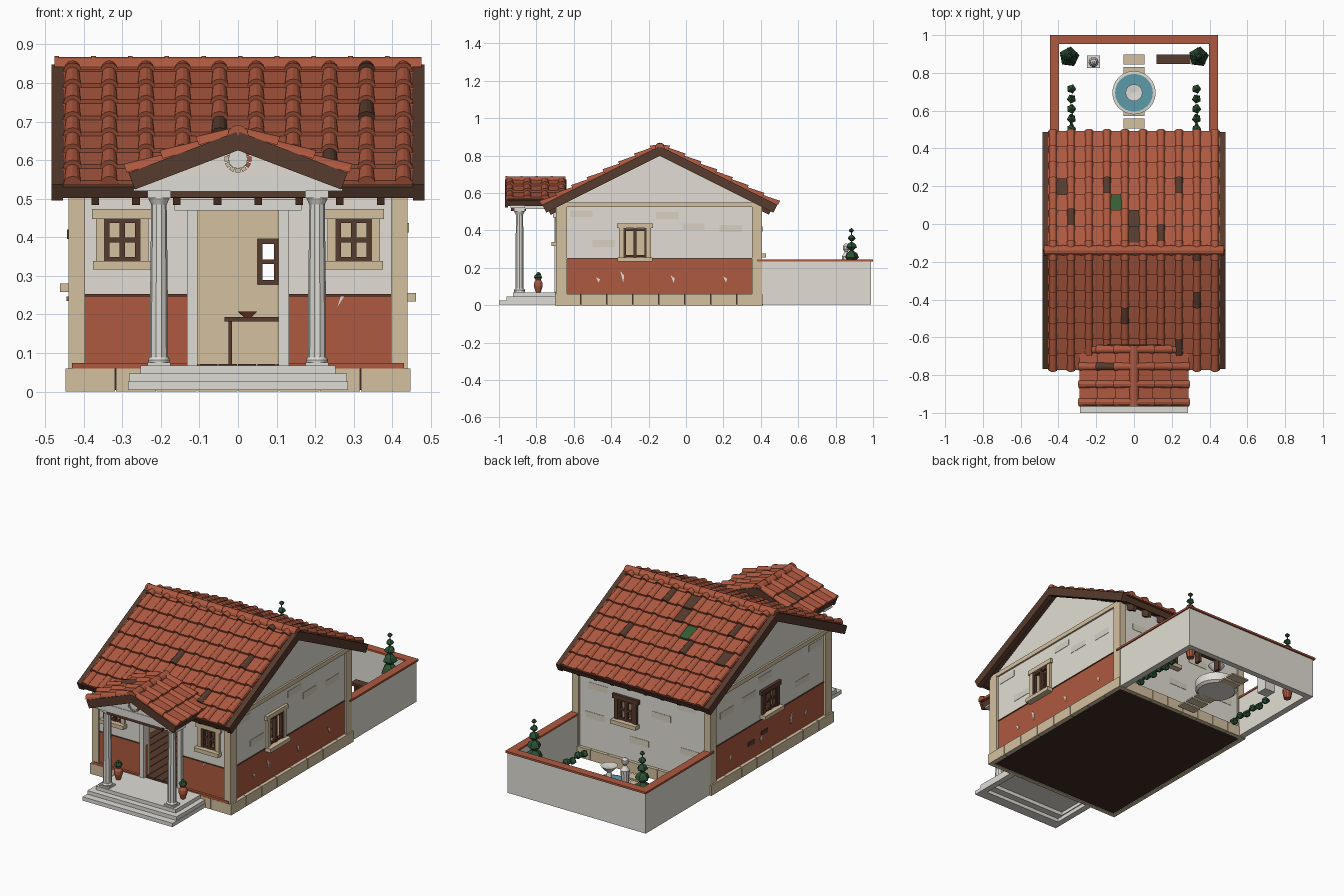
import bpy, bmesh, math
from mathutils import Matrix, Vector

if "Cube" in bpy.data.objects:
    bpy.data.objects.remove(bpy.data.objects["Cube"])

COLOURS = {
    "terracotta": (0.43, 0.10, 0.05), "worn plaster": (0.69, 0.64, 0.54),
    "dark wood": (0.095, 0.043, 0.026), "cream plaster": (0.76, 0.73, 0.66),
    "tan stone": (0.65, 0.53, 0.35), "pale marble": (0.74, 0.72, 0.67),
    "leaf green": (0.026, 0.085, 0.035), "pool water": (0.11, 0.33, 0.40),
    "dark earth": (0.052, 0.024, 0.016), "moss": (0.035, 0.11, 0.035)}
MATS = {}
for label, rgb in COLOURS.items():
    m = bpy.data.materials.new(label)
    m.use_nodes = True
    m.diffuse_color = (*rgb, 1)
    m.node_tree.nodes["Principled BSDF"].inputs["Base Color"].default_value = (*rgb, 1)
    MATS[label] = m
TILE, WORN, WOOD, CREAM, STONE, MARBLE, LEAF, WATER, EARTH, MOSS = COLOURS


def axes(origin, a, b, c):
    m = Matrix((a, b, c)).transposed().to_4x4()
    m.translation = origin
    return m


class Part:
    """Collects shapes in one mesh and turns them into a named object."""
    def __init__(self, name):
        self.name, self.bm, self.used = name, bmesh.new(), []

    def slot(self, mat):
        if mat not in self.used:
            self.used.append(mat)
        return self.used.index(mat)

    def rings(self, rings, mat, M=Matrix()):
        loops = [[self.bm.verts.new(M @ Vector(p)) for p in ring] for ring in rings]
        faces = [loops[0], loops[-1]]
        n = len(loops[0])
        for a, b in zip(loops, loops[1:]):
            faces += [(a[i], a[(i + 1) % n], b[(i + 1) % n], b[i]) for i in range(n)]
        for f in faces:
            self.bm.faces.new(f).material_index = self.slot(mat)

    def box(self, x0, x1, y0, y1, z0, z1, mat, M=Matrix()):
        self.rings([[(x0, y0, z), (x1, y0, z), (x1, y1, z), (x0, y1, z)] for z in (z0, z1)], mat, M)

    def prism(self, pts, w0, w1, mat, M):
        self.rings([[(u, w, z) for u, z in pts] for w in (w0, w1)], mat, M)

    def lathe(self, profile, pos, mat, n=16, flute=1.0, turn=0.0):
        rings = []
        for r, z in profile:
            ring = []
            for i in range(n):
                a, q = turn + i * math.tau / n, r * (flute if i % 2 else 1)
                ring.append((q * math.cos(a), q * math.sin(a), z))
            rings.append(ring)
        self.rings(rings, mat, Matrix.Translation(pos))

    def tuft(self, pos, r):
        """Faceted five-sided clump of leaves."""
        self.lathe([(r * 0.3, -r * 0.75), (r, -r * 0.15), (r * 0.75, r * 0.4), (r * 0.1, r * 0.85)],
                   pos, LEAF, 5, turn=pos[2] * 40)

    def cover(self, M, u, v0, v1, w0, w1, r0, r1, mat):
        arc = [i * math.pi / 6 for i in range(7)]
        self.rings([[(u + r * math.cos(a), v, w + r * math.sin(a)) for a in arc]
                    for v, w, r in ((v0, w0, r0), (v1, w1, r1))], mat, M)

    def done(self, smooth=False):
        bmesh.ops.recalc_face_normals(self.bm, faces=self.bm.faces)
        mesh = bpy.data.meshes.new(self.name)
        self.bm.to_mesh(mesh)
        self.bm.free()
        for mat in self.used:
            mesh.materials.append(MATS[mat])
        ob = bpy.data.objects.new(self.name, mesh)
        bpy.context.collection.objects.link(ob)
        if smooth:
            bpy.ops.object.select_all(action='DESELECT')
            ob.select_set(True)
            bpy.context.view_layer.objects.active = ob
            bpy.ops.object.shade_smooth_by_angle(angle=math.radians(35))


# Wall frames: local x runs along the wall, y outwards, z up
FRONT = axes((0, -0.685, 0), (1, 0, 0), (0, -1, 0), (0, 0, 1))
BACK = axes((0, 0.394, 0), (1, 0, 0), (0, 1, 0), (0, 0, 1))
RIGHT = axes((0.427, 0, 0), (0, 1, 0), (1, 0, 0), (0, 0, 1))
LEFT = axes((-0.427, 0, 0), (0, 1, 0), (-1, 0, 0), (0, 0, 1))


def wall(name, M, u0, u1, holes, dado):
    p = Part(name)
    us = sorted({u0, u1, *[h[0] for h in holes], *[h[1] for h in holes]})
    zs = sorted({0.06, 0.25, 0.54, *[h[2] for h in holes], *[h[3] for h in holes]})
    for a, b in zip(us, us[1:]):
        for c, d in zip(zs, zs[1:]):
            if any(h[0] < (a + b) / 2 < h[1] and h[2] < (c + d) / 2 < h[3] for h in holes):
                continue
            p.box(a, b, -0.02, 0, c, d, TILE if dado and d <= 0.25 else CREAM, M)
            p.box(a, b, -0.04, -0.02, c, d, STONE, M)
            if dado and d == 0.25:
                p.box(a, b, 0, 0.004, 0.247, 0.253, WOOD, M)
    p.done()


def window(name, M, hole, trim):
    a, b, c, d = hole
    p = Part(name)
    for x in (a - 0.022, b):
        p.box(x, x + 0.022, 0, 0.012, c, d, trim, M)
    p.box(a - 0.033, b + 0.033, 0, 0.016, d, d + 0.025, trim, M)
    p.box(a - 0.03, b + 0.03, 0, 0.035, c - 0.022, c, STONE, M)
    for x in (a + 0.006, (a + b) / 2, b - 0.006):
        p.box(x - 0.007, x + 0.007, -0.012, 0.008, c, d, WOOD, M)
    bars = (0.05, 0.95) if d - c > 0.14 else (0.05, 0.5, 0.95)
    for t in bars:
        z = c + (d - c) * t
        p.box(a, b, -0.01, 0.006, z - 0.006, z + 0.006, WOOD, M)
    p.done()


door = (-0.105, 0.105, 0.06, 0.47)
fw = [(s * 0.3 - 0.046, s * 0.3 + 0.046, 0.338, 0.448) for s in (-1, 1)]
rw, lw, bw = (-0.335, -0.21, 0.255, 0.412), (-0.2, -0.09, 0.28, 0.395), (0.05, 0.15, 0.278, 0.395)
wall("front_wall", FRONT, -0.427, 0.427, [door] + fw, True)
wall("back_wall", BACK, -0.427, 0.427, [bw], False)
wall("right_wall", RIGHT, -0.645, 0.355, [rw], True)
wall("left_wall", LEFT, -0.645, 0.355, [lw], True)
for name, M, hole, trim in (("front_window_a", FRONT, fw[0], STONE), ("front_window_b", FRONT, fw[1], STONE),
                            ("right_window", RIGHT, rw, STONE), ("left_window", LEFT, lw, WOOD),
                            ("back_window", BACK, bw, WOOD)):
    window(name, M, hole, trim)

# Chipped dado and worn plaster patches
p = Part("plaster_wear")
for M in (RIGHT, LEFT):
    for u, h in ((-0.47, 0.02), (-0.34, 0.055), (-0.07, 0.03), (0.21, 0.025)):
        p.prism([(u - 0.012, 0.13 + h), (u + 0.01, 0.13 + h / 2), (u + 0.004, 0.12)], 0, 0.003, CREAM, M)
    for u, z in ((-0.56, 0.49), (-0.44, 0.33), (-0.1, 0.48), (0.04, 0.42), (0.24, 0.41)):
        p.box(u - 0.06, u + 0.06, 0, 0.002, z - 0.018, z + 0.018, WORN, M)
for u, z in ((-0.3, 0.2), (-0.12, 0.36), (0.28, 0.42), (0.3, 0.25), (-0.28, 0.45), (0.02, 0.18)):
    p.box(u - 0.06, u + 0.06, 0, 0.002, z - 0.018, z + 0.018, WORN, BACK)
for u, z in ((-0.1, 0.17), (0.02, 0.15)):
    p.box(u - 0.03, u + 0.03, 0, 0.003, z - 0.012, z + 0.012, WOOD, LEFT)
p.prism([(0.258, 0.22), (0.275, 0.246), (0.266, 0.246)], 0, 0.003, CREAM, FRONT)
p.done()

# Gables, tie bands, corner pilasters and front base moulding
p = Part("gables_and_corners")
for M in (RIGHT, LEFT):
    p.prism([(-0.69, 0.53), (0.4, 0.53), (-0.135, 0.815)], -0.04, 0, CREAM, M)
    p.box(-0.69, 0.404, 0, 0.01, 0.525, 0.55, STONE, M)
    for a, b in ((-0.695, -0.635), (0.352, 0.406)):
        p.box(a, b, -0.03, 0.012, 0.06, 0.53, STONE, M)
for s in (-1, 1):
    p.box(s * 0.132, s * 0.43, 0, 0.014, 0.06, 0.074, TILE, FRONT)
p.done()

# Foundation blocks, floor and planks
p = Part("foundation_blocks")
for s in (-1, 1):
    for i in range(8):
        y = -0.7 + i * 0.139
        p.box(s * 0.422, s * 0.447, y, y + 0.136, 0, 0.06, STONE)
        x = -0.424 + i * 0.106
        y0 = -0.7 if s < 0 else 0.388
        p.box(x + 0.001, x + 0.105, y0, y0 + 0.024, 0, 0.06, STONE)
p.done()
p = Part("floor")
p.box(-0.422, 0.422, -0.676, 0.388, 0.004, 0.055, EARTH)
for i in range(16):
    p.box(-0.4 + i * 0.05, -0.353 + i * 0.05, -0.68, 0.37, 0.055, 0.072, WOOD)
p.done()

# Door surround and the table inside
p = Part("door_surround")
for s in (-1, 1):
    p.box(s * 0.105, s * 0.132, -0.04, 0.018, 0.06, 0.47, MARBLE, FRONT)
p.box(-0.165, 0.165, -0.02, 0.025, 0.47, 0.498, MARBLE, FRONT)
p.done()
p = Part("table")
p.box(-0.035, 0.2, 0.1, 0.22, 0.182, 0.193, WOOD)
for x in (-0.025, 0.18):
    for y in (0.105, 0.205):
        p.box(x, x + 0.01, y, y + 0.01, 0.072, 0.182, WOOD)
p.lathe([(0.01, 0.193), (0.026, 0.208), (0.02, 0.208)], (0.025, 0.16, 0), TILE, 10)
p.done()


def slope(p, M, u0, u1, length, covers, rows, step, barge, odd):
    """Boards, pan tiles and half-round cover tiles on one roof slope, counted up from the eave."""
    p.box(u0, u1, 0, length, -0.02, 0, WOOD, M)
    p.box(u0, u1, length - 0.012, length, -0.028, 0.004, WOOD, M)
    for a in (u0 - 0.004, u1 + 0.004 - barge):
        p.box(a, a + barge, 0, length + 0.002, -0.034, 0.012, WOOD, M)
    edges = [u0 + barge - 0.004] + covers + [u1 - barge + 0.004]
    for r in range(rows):
        v0, v1 = max(0, length - (rows - r) * step), length - (rows - r - 1) * step + 0.004
        tilt = M @ Matrix.Translation((0, v0, 0.004)) @ Matrix.Rotation(0.12, 4, 'X')
        for i, (a, b) in enumerate(zip(edges, edges[1:])):
            if b - a > 0.01:
                p.box(a, b, 0, v1 - v0, -0.004, 0.008, odd.get((r, i, "pan"), TILE), tilt)
        for i, u in enumerate(covers):
            p.cover(M, u, v0, v1 + 0.002, 0.006, 0.015, 0.019, 0.0235, odd.get((r, i, "cover"), TILE))


def ridge(p, M, v0, v1, n):
    step = (v1 - v0) / n
    for i in range(n):
        v = v0 + i * step
        p.cover(M, 0, v, v + step, 0, 0, 0.025, 0.025, TILE)
        p.cover(M, 0, v, v + 0.012, 0, 0, 0.0275, 0.0275, TILE)


# Main roof with a few weathered tiles
c, s = math.cos(math.atan(0.5)), math.sin(math.atan(0.5))
cols = [-0.429 + i * 0.0953 for i in range(10)]
odd_front = {(r, i, "cover"): WOOD for r, i in ((3, 8), (4, 4), (6, 7), (0, 8))}
odd_back = {(r, i, "cover"): WOOD for r, i in ((2, 1), (4, 3), (4, 7), (1, 6))}
odd_back.update({(4, 1, "pan"): WOOD, (3, 4, "pan"): MOSS, (1, 5, "pan"): WOOD, (2, 5, "pan"): WOOD})
p = Part("main_roof")
for d, odd in ((-1, odd_front), (1, odd_back)):
    M = axes((0, -0.14, 0.837), (1, 0, 0), (0, d * c, -s), (0, d * s, c))
    slope(p, M, -0.48, 0.48, 0.694, cols, 8, 0.094, 0.03, odd)
    for i in range(8):
        u = -0.37 + i * 0.1057
        p.box(u - 0.01, u + 0.01, 0.58, 0.68, -0.055, -0.02, WOOD, M)
ridge(p, axes((0, -0.14, 0.842), (0, 1, 0), (1, 0, 0), (0, 0, 1)), -0.476, 0.476, 10)
p.done()

# Porch roof
c, s = math.cos(math.atan(0.38)), math.sin(math.atan(0.38))
p = Part("porch_roof")
for d in (-1, 1):
    M = axes((0, 0, 0.662), (0, 1, 0), (d * c, 0, -s), (d * s, 0, c))
    odd = {(1, 2, "cover"): WOOD} if d < 0 else {}
    slope(p, M, -0.963, -0.643, 0.297, [-0.943, -0.848, -0.754, -0.664], 3, 0.1, 0.016, odd)
ridge(p, axes((0, 0, 0.664), (1, 0, 0), (0, 1, 0), (0, 0, 1)), -0.966, -0.643, 4)
p.done()

# Pediment with round emblem, beams
p = Part("pediment")
PED = axes((0, -0.935, 0), (1, 0, 0), (0, -1, 0), (0, 0, 1))
p.prism([(-0.27, 0.54), (0.27, 0.54), (0, 0.645)], -0.04, 0, CREAM, PED)
p.prism([(-0.272, 0.52), (0.272, 0.52), (0.26, 0.56), (-0.26, 0.56)], -0.075, 0.003, MARBLE, PED)
p.box(-0.175, 0.175, -0.936, -0.855, 0.503, 0.521, WOOD)
for x in (-0.205, 0.205):
    p.box(x - 0.022, x + 0.022, -0.86, -0.69, 0.515, 0.56, MARBLE)
ring = [i * math.tau / 12 for i in range(12)]
p.prism([(0.025 * math.cos(a), 0.603 + 0.025 * math.sin(a)) for a in ring], 0, 0.008, MARBLE, PED)
for i, a in enumerate(ring):
    M = PED @ Matrix.Translation((0, 0, 0.603)) @ Matrix.Rotation(a, 4, 'Y')
    p.box(0.025, 0.035, 0, 0.012, -0.006, 0.006, TILE if i in (0, 1, 11) else STONE, M)
p.done()

# Porch steps, open underneath
p = Part("porch_steps")
p.box(-0.285, 0.285, -1.0, -0.94, 0.004, 0.026, MARBLE)
p.box(-0.282, 0.282, -0.96, -0.9, 0.024, 0.047, MARBLE)
p.box(-0.253, 0.253, -0.925, -0.69, 0.045, 0.067, MARBLE)
for s in (-1, 1):
    p.box(s * 0.25, s * 0.285, -0.94, -0.69, 0.004, 0.026, MARBLE)
    p.box(s * 0.245, s * 0.282, -0.9, -0.69, 0.026, 0.046, MARBLE)
p.done()

# Fluted columns and potted plants
for side, x in (("left", 0.205), ("right", -0.205)):
    p = Part(side + "_column")
    p.box(x - 0.03, x + 0.03, -0.92, -0.86, 0.066, 0.076, MARBLE)
    p.lathe([(0.028, 0.076), (0.029, 0.082), (0.024, 0.09)], (x, -0.89, 0), MARBLE)
    p.lathe([(0.0235, 0.088), (0.023, 0.25), (0.02, 0.49)], (x, -0.89, 0), MARBLE, 20, 0.94)
    p.lathe([(0.02, 0.485), (0.028, 0.502)], (x, -0.89, 0), MARBLE)
    p.box(x - 0.03, x + 0.03, -0.92, -0.86, 0.502, 0.521, MARBLE)
    p.done(True)
    p = Part(side + "_porch_pot")
    p.lathe([(0.012, 0.067), (0.023, 0.1), (0.023, 0.12), (0.014, 0.135), (0.018, 0.143)], (x, -0.79, 0), TILE, 12)
    p.tuft((x, -0.79, 0.152), 0.024)
    p.tuft((x, -0.79, 0.167), 0.014)
    p.done()
    # Courtyard tree and hedge on the same side
    p = Part(side + "_courtyard_plants")
    t = math.copysign(0.343, x)
    p.lathe([(0.02, 0.004), (0.028, 0.05), (0.024, 0.065)], (t, 0.885, 0), TILE, 10)
    p.lathe([(0.004, 0.065), (0.003, 0.4)], (t, 0.885, 0), WOOD, 6)
    for z, r in ((0.13, 0.055), (0.2, 0.05), (0.262, 0.04), (0.315, 0.03), (0.359, 0.022), (0.4, 0.015)):
        p.tuft((t, 0.885, z), r)
    for i in range(6):
        p.tuft((t * 0.965, 0.45 + i * 0.053, 0.05 + i % 2 * 0.012), 0.025)
        p.tuft((t * 0.965, 0.475 + i * 0.05, 0.06), 0.011)
    p.done()

# Courtyard wall with coping
p = Part("courtyard_wall")
for s in (-1, 1):
    p.box(s * 0.402, s * 0.438, 0.38, 0.99, 0.004, 0.235, CREAM)
    p.box(s * 0.398, s * 0.445, 0.38, 1.0, 0.235, 0.246, TILE)
p.box(-0.402, 0.402, 0.957, 0.99, 0.004, 0.235, CREAM)
p.box(-0.398, 0.398, 0.952, 1.0, 0.235, 0.246, TILE)
p.done()

# Fountain, path, statue and bench
p = Part("fountain")
p.lathe([(0.1, 0.004), (0.115, 0.015), (0.115, 0.06), (0.1, 0.062)], (0, 0.695, 0), MARBLE, 24)
p.lathe([(0.1, 0.06), (0.1, 0.066)], (0, 0.695, 0), WATER, 24)
p.lathe([(0.02, 0.06), (0.012, 0.13), (0.03, 0.145), (0.045, 0.165), (0.038, 0.165), (0.008, 0.158)],
        (0, 0.695, 0), MARBLE)
p.done(True)
p = Part("stepping_stones")
for i in range(7):
    p.box(-0.056, 0.056, 0.437 + i * 0.068, 0.49 + i * 0.068, 0.004, 0.012, STONE)
p.done()
p = Part("statue")
p.box(-0.248, -0.18, 0.827, 0.893, 0.004, 0.12, MARBLE)
p.lathe([(0.026, 0.12), (0.02, 0.2), (0.025, 0.26), (0.008, 0.285), (0.019, 0.3), (0.017, 0.318), (0.006, 0.33)],
        (-0.214, 0.857, 0), MARBLE, 10)
p.done(True)
p = Part("bench")
p.box(0.12, 0.3, 0.847, 0.897, 0.07, 0.083, WOOD)
for x in (0.135, 0.27):
    p.box(x, x + 0.015, 0.855, 0.89, 0.004, 0.07, WOOD)
p.done()
